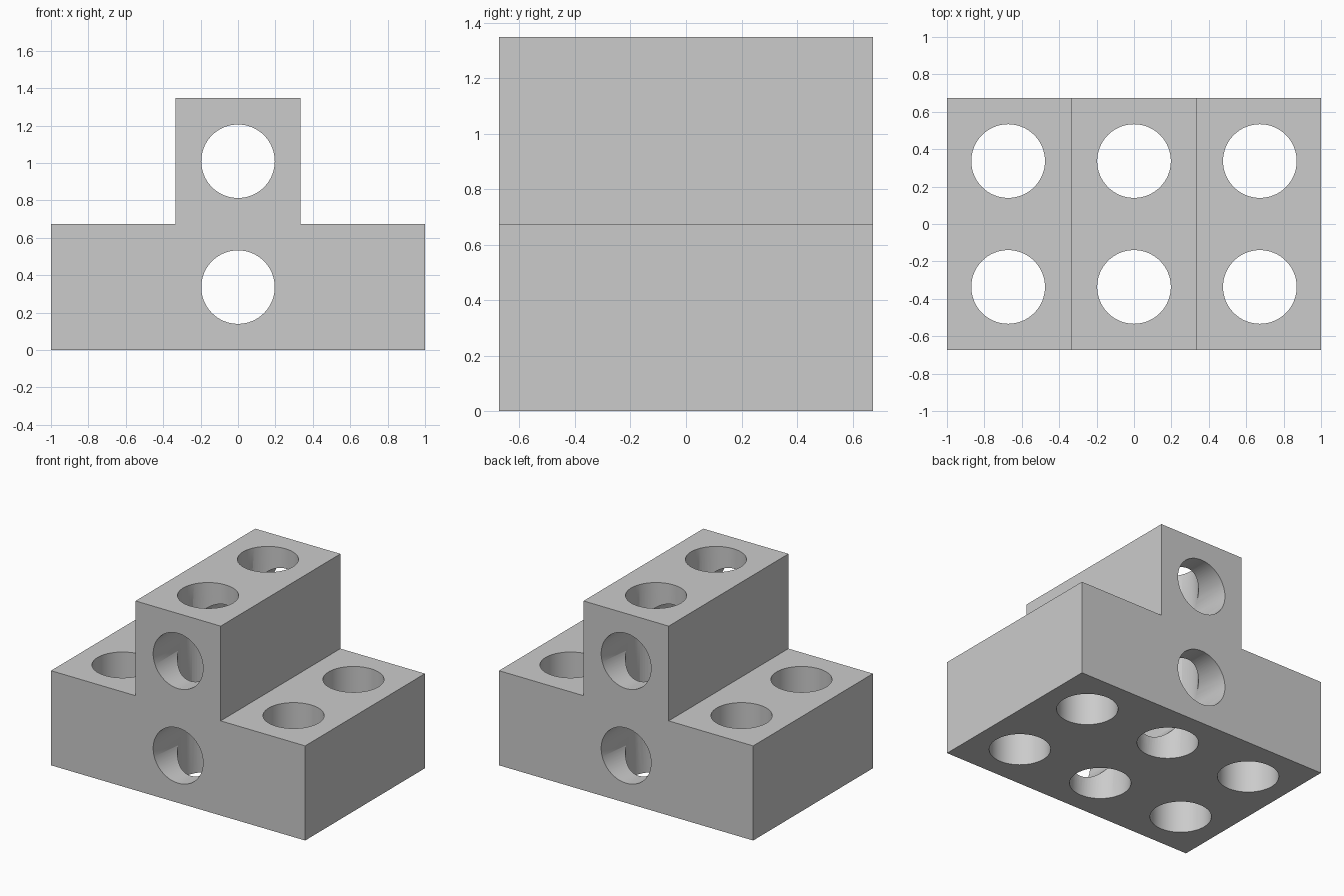
import bpy, bmesh, math
from mathutils import Matrix, Vector

old = bpy.data.objects.get("Cube")
if old:
    bpy.data.objects.remove(old, do_unlink=True)

UNIT = 0.673            # spacing between holes
HALF = UNIT / 2
DEPTH = 0.673           # half depth
STEM = 0.335            # half width of the raised rib
LEDGE, TOP = 0.673, 1.347
RADIUS = 0.197

# Plain grey material
grey = bpy.data.materials.new("grey")
grey.use_nodes = True
grey.diffuse_color = (0.6, 0.6, 0.6, 1)
grey.node_tree.nodes["Principled BSDF"].inputs["Base Color"].default_value = (0.6, 0.6, 0.6, 1)


def make_object(name, bm):
    bmesh.ops.recalc_face_normals(bm, faces=bm.faces)
    mesh = bpy.data.meshes.new(name)
    bm.to_mesh(mesh)
    bm.free()
    mesh.materials.append(grey)
    obj = bpy.data.objects.new(name, mesh)
    bpy.context.collection.objects.link(obj)
    return obj


def make_cutter(name, centres, radius, turn):
    """Parallel drill cylinders through the given centres."""
    bm = bmesh.new()
    for c in centres:
        bmesh.ops.create_cone(bm, cap_ends=True, segments=64, radius1=radius,
                              radius2=radius, depth=4,
                              matrix=Matrix.Translation(Vector(c)) @ turn)
    obj = make_object(name, bm)
    obj.hide_render = True
    return obj


# Stepped block: inverted T profile extruded front to back
half_profile = [(1, 0), (1, LEDGE), (STEM, LEDGE), (STEM, TOP)]
profile = half_profile + [(-x, z) for x, z in reversed(half_profile)]
bm = bmesh.new()
face = bm.faces.new([bm.verts.new((x, -DEPTH, z)) for x, z in profile])
side = bmesh.ops.extrude_face_region(bm, geom=[face])
moved = [v for v in side["geom"] if isinstance(v, bmesh.types.BMVert)]
bmesh.ops.translate(bm, verts=moved, vec=(0, 2 * DEPTH, 0))
block = make_object("stepped_block", bm)

# Vertical holes in a 3 x 2 grid, and two holes running front to back
vertical = [(x, y, HALF) for x in (-UNIT, 0, UNIT) for y in (-HALF, HALF)]
cross = [(0, 0, z) for z in (HALF, HALF + UNIT)]
cutters = [
    make_cutter("vertical_drills", vertical, RADIUS, Matrix.Identity(4)),
    make_cutter("cross_drills", cross, RADIUS - 0.0005,
                Matrix.Rotation(math.radians(90), 4, "X")),
]

bpy.ops.object.select_all(action="DESELECT")
bpy.context.view_layer.objects.active = block
block.select_set(True)
for cutter in cutters:
    mod = block.modifiers.new(cutter.name, "BOOLEAN")
    mod.operation = "DIFFERENCE"
    mod.solver = "EXACT"
    mod.object = cutter
    bpy.ops.object.modifier_apply(modifier=mod.name)
    bpy.data.objects.remove(cutter, do_unlink=True)

bpy.ops.object.shade_smooth_by_angle(angle=math.radians(30))
